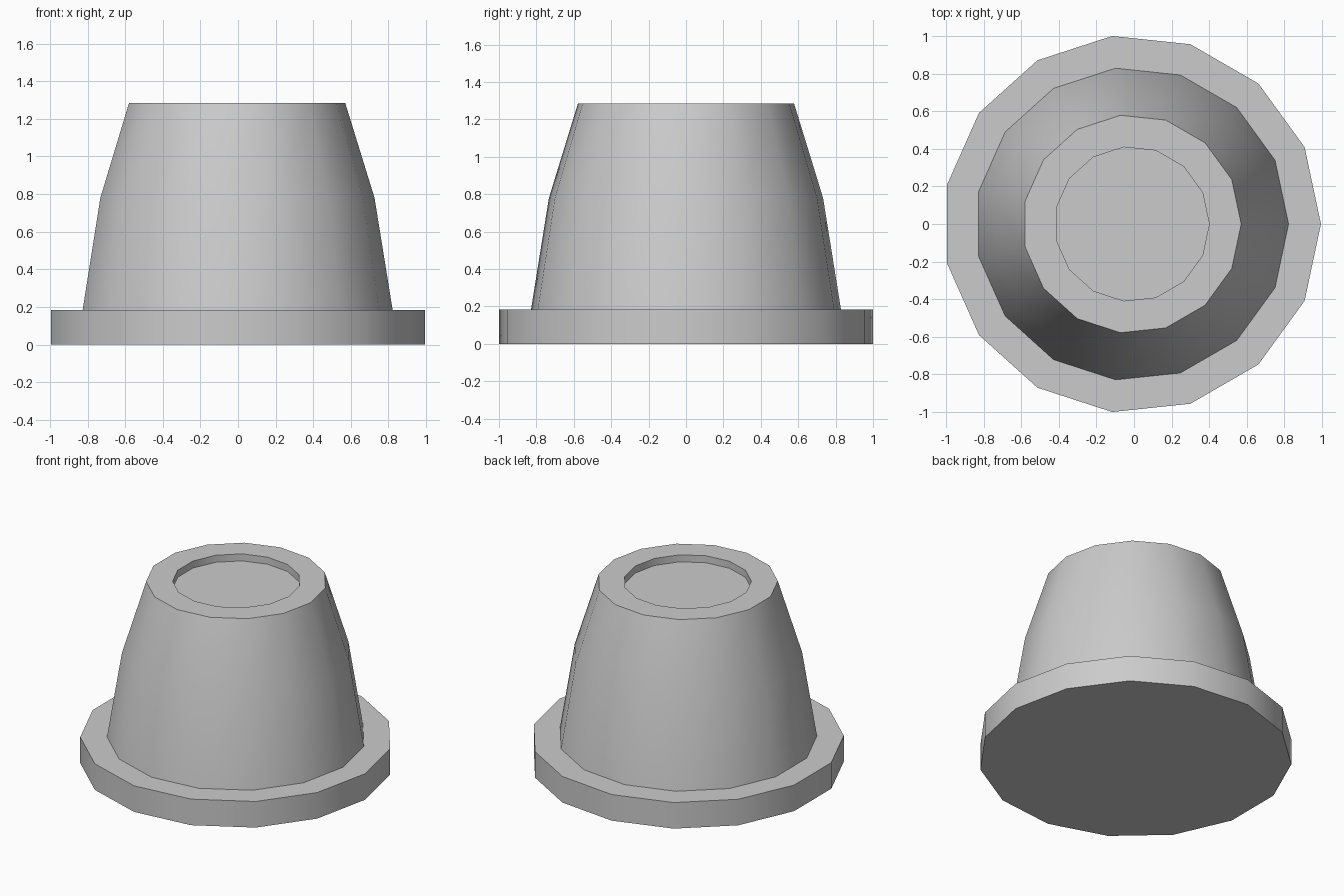
import bpy, bmesh
from math import cos, sin, tau

if "Cube" in bpy.data.objects:
    bpy.data.objects.remove(bpy.data.objects["Cube"])

SIDES = 15
SHIFT_X = -0.011  # odd-sided polygon, so offset to centre its bounds


def lathe(name, profile):
    """Revolve (radius, z) points and cap both ends."""
    bm = bmesh.new()
    rings = [[bm.verts.new((r * cos(tau * i / SIDES) + SHIFT_X,
                            r * sin(tau * i / SIDES), z))
              for i in range(SIDES)] for r, z in profile]
    for low, high in zip(rings, rings[1:]):
        for i in range(SIDES):
            j = (i + 1) % SIDES
            bm.faces.new((low[i], low[j], high[j], high[i]))
    bm.faces.new(rings[0][::-1])
    bm.faces.new(rings[-1])
    bmesh.ops.recalc_face_normals(bm, faces=bm.faces)
    mesh = bpy.data.meshes.new(name)
    bm.to_mesh(mesh)
    bm.free()
    obj = bpy.data.objects.new(name, mesh)
    bpy.context.collection.objects.link(obj)
    bpy.ops.object.select_all(action='DESELECT')
    obj.select_set(True)
    bpy.context.view_layer.objects.active = obj
    bpy.ops.object.shade_smooth_by_angle(angle=tau / 12)
    return obj


# Flanged base, tapered body, and shallow recess in the top
lathe("flanged_tapered_body", [
    (1.005, 0.0), (1.005, 0.185),      # flange
    (0.833, 0.185), (0.737, 0.78),     # lower taper
    (0.581, 1.285),                    # upper taper
    (0.411, 1.285), (0.411, 1.235),    # recess
])
